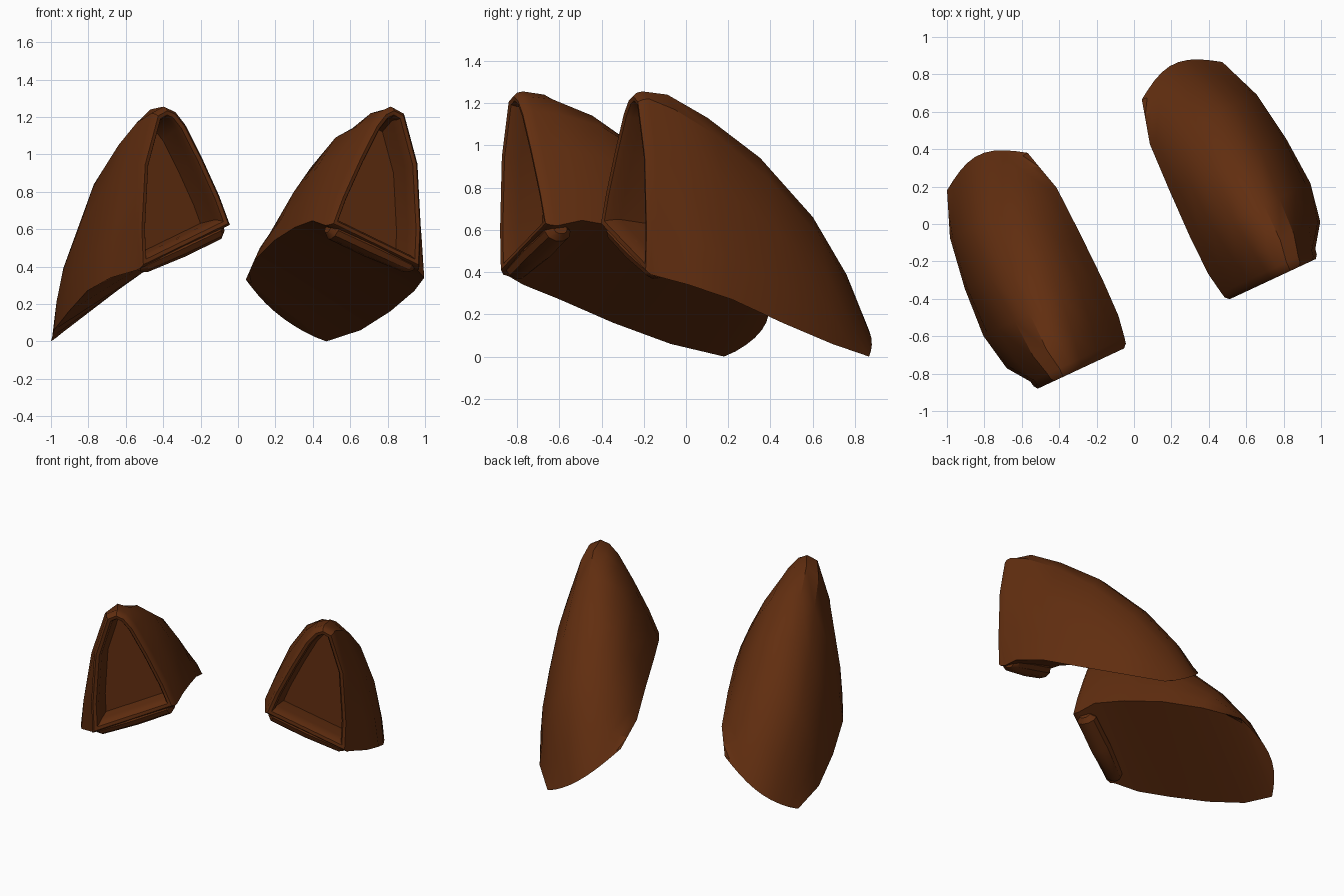
import bpy, bmesh, math
from mathutils import Vector

if "Cube" in bpy.data.objects:
    bpy.data.objects.remove(bpy.data.objects["Cube"])

YAW = math.radians(25)

brown = bpy.data.materials.new("dark_brown")
brown.use_nodes = True
colour = (0.12, 0.027, 0.005, 1)
brown.diffuse_color = colour
brown.node_tree.nodes["Principled BSDF"].inputs["Base Color"].default_value = colour


def finish(bm, name):
    """Turn a bmesh into a mirrored, turned, smooth object."""
    bmesh.ops.recalc_face_normals(bm, faces=bm.faces)
    mesh = bpy.data.meshes.new(name)
    bm.to_mesh(mesh)
    bm.free()
    mesh.materials.append(brown)
    obj = bpy.data.objects.new(name, mesh)
    bpy.context.collection.objects.link(obj)
    obj.rotation_euler.z = YAW
    obj.location = (-.016, -.008, 0)
    obj.modifiers.new("pair", "MIRROR").use_axis = (True, False, False)
    bpy.ops.object.select_all(action="DESELECT")
    obj.select_set(True)
    bpy.context.view_layer.objects.active = obj
    bpy.ops.object.shade_smooth_by_angle(angle=math.radians(32))


def loft(rings, name):
    """Skin closed rings of points and cap both ends."""
    bm = bmesh.new()
    loops = [[bm.verts.new(p) for p in ring] for ring in rings]
    n = len(loops[0])
    for a, b in zip(loops, loops[1:]):
        for i in range(n):
            j = (i + 1) % n
            bm.faces.new((a[i], a[j], b[j], b[i]))
    bm.faces.new(loops[0])
    bm.faces.new(loops[-1])
    finish(bm, name)


def section(y, pts):
    return [Vector((x, y, z)) for x, z in pts]


def inset(ring, distance, y):
    """Move a clockwise ring inwards by an even width."""
    result = []
    for i, p in enumerate(ring):
        before = (p - ring[i - 1]).normalized()
        after = (ring[(i + 1) % len(ring)] - p).normalized()
        n1 = Vector((before.z, 0, -before.x))
        n2 = Vector((after.z, 0, -after.x))
        q = p + (n1 + n2) * (distance / (1 + n1.dot(n2)))
        q.y = y
        result.append(q)
    return result


# Cross-sections of the hood: inner foot, over the ridge, outer foot
mouth = section(-.53, [(.285, .62), (.35, .78), (.45, .98), (.55, 1.16), (.61, 1.23),
                       (.67, 1.255), (.74, 1.22), (.82, .95), (.84, .6), (.83, .38)])
shoulder = section(-.41, [(.265, .645), (.33, .8), (.42, .98), (.53, 1.15), (.61, 1.22),
                          (.69, 1.24), (.77, 1.17), (.86, .88), (.91, .55), (.925, .34)])
front = section(-.2, [(.26, .61), (.31, .75), (.39, .93), (.5, 1.09), (.6, 1.14),
                      (.69, 1.13), (.78, 1.05), (.88, .78), (.94, .47), (.965, .27)])
middle = section(.07, [(.265, .54), (.31, .66), (.38, .8), (.48, .93), (.59, .965),
                       (.7, .94), (.8, .84), (.89, .6), (.935, .34), (.948, .16)])
back = section(.35, [(.275, .43), (.31, .5), (.37, .58), (.47, .66), (.58, .69),
                     (.69, .66), (.78, .56), (.85, .39), (.89, .21), (.905, .06)])

# Rounded tail edge, bulging backwards
last = len(mouth) - 1
tail = []
for i in range(last + 1):
    t = i / last
    tail.append(Vector((.337 + .475 * t, .586 + .1 * math.sin(math.pi * t),
                        .33 * (1 - t) ** 1.2)))
heel = [a.lerp(b, .6) + Vector((0, 0, .05 * math.sin(math.pi * i / last)))
        for i, (a, b) in enumerate(zip(back, tail))]

# Rolled lip of even width, with a hollow behind it whose floor falls away
rim = [inset(mouth, d, y) for d, y in
       [(.055, -.5), (.052, -.55), (.04, -.575), (.02, -.58), (.005, -.56)]]
centre = Vector((.67, -.38, .8))
hollow = []
for p in rim[0]:
    q = centre + (p - centre) * .92
    hollow.append(Vector((q.x, centre.y, q.z - .03)))
loft([hollow] + rim + [mouth, shoulder, front, middle, back, heel, tail], "hood")

# Rounded bar under the mouth
start, end = Vector((.315, -.5, .605)), Vector((.81, -.51, .395))
down = Vector((-.42, 0, -.9))
bar = []
for t, size in [(0, .5), (.06, .95), (.5, 1), (.94, .8), (1, .4)]:
    bar.append([start.lerp(end, t)
                + Vector((0, .07 * size * math.cos(a), 0))
                + down * (.055 * size * math.sin(a))
                for a in (math.tau * k / 10 for k in range(10))])
loft(bar, "lower_lip")
